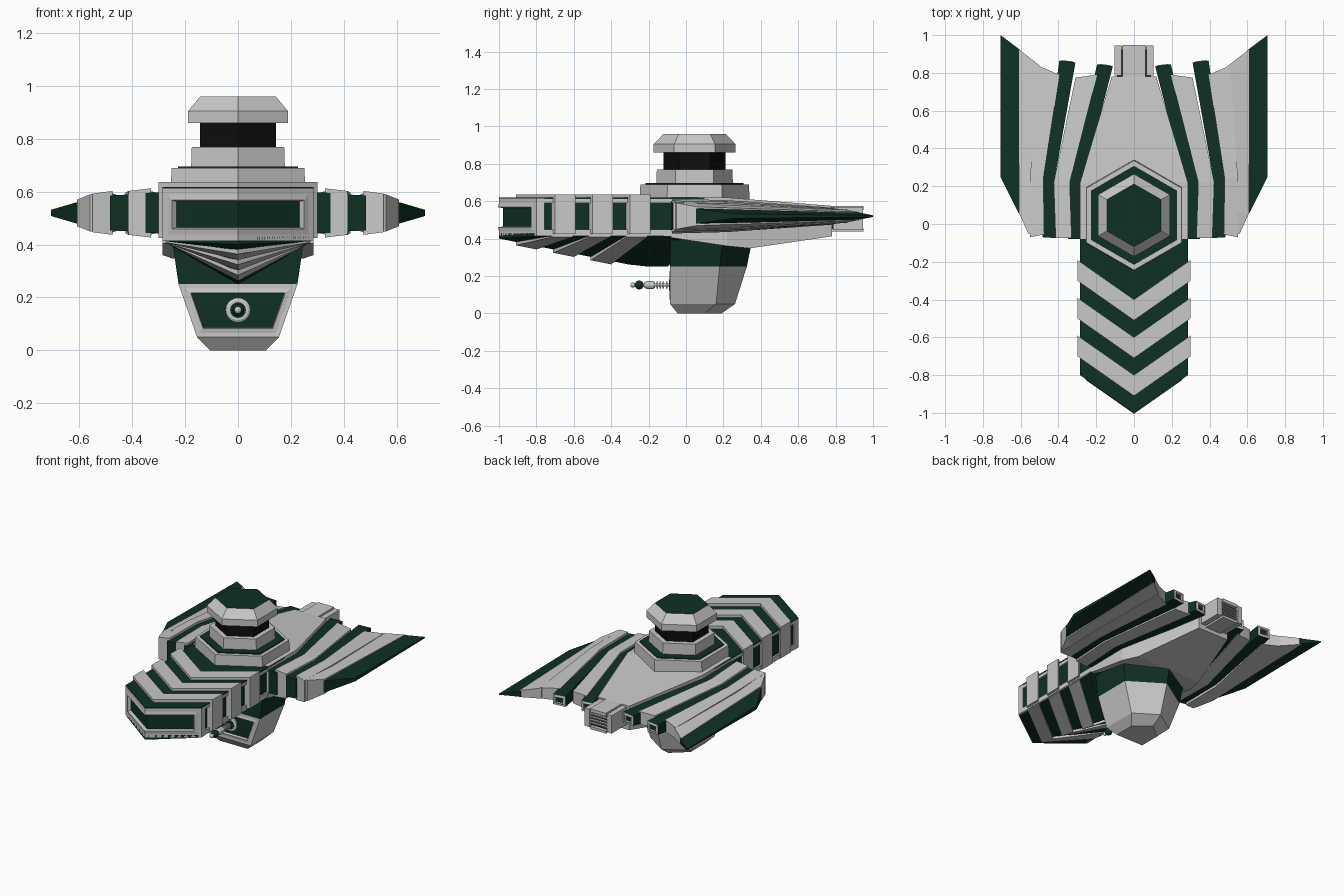
import bpy, bmesh, math
from mathutils import Matrix, Vector

if "Cube" in bpy.data.objects:
    bpy.data.objects.remove(bpy.data.objects["Cube"])


def material(name, rgb):
    m = bpy.data.materials.new(name)
    m.diffuse_color = (*rgb, 1)
    m.use_nodes = True
    m.node_tree.nodes["Principled BSDF"].inputs["Base Color"].default_value = m.diffuse_color
    return m


GREY = material("light grey", (0.58, 0.58, 0.58))
GREEN = material("dark green", (0.0048, 0.029, 0.018))
BLACK = material("black", (0.004, 0.004, 0.004))
MATS = [GREY, GREEN, BLACK]
G, D, K = 0, 1, 2


def finish(name, bm):
    bmesh.ops.recalc_face_normals(bm, faces=bm.faces)
    me = bpy.data.meshes.new(name)
    bm.to_mesh(me)
    bm.free()
    for m in MATS:
        me.materials.append(m)
    ob = bpy.data.objects.new(name, me)
    bpy.context.collection.objects.link(ob)
    return ob


def panel(bm, faces, thick, depth, rim=G, inner=D):
    """Recess a framed panel into the given faces."""
    bmesh.ops.recalc_face_normals(bm, faces=bm.faces)
    for f in faces:
        f.material_index = rim
    bmesh.ops.inset_region(bm, faces=faces, thickness=0.45 * thick, depth=0, use_even_offset=True)
    bmesh.ops.inset_region(bm, faces=faces, thickness=0.45 * thick, depth=0.004, use_even_offset=True)
    bmesh.ops.inset_region(bm, faces=faces, thickness=0.1 * thick, depth=-depth, use_even_offset=True)
    for f in faces:
        f.material_index = inner


def loft(bm, rings, mat):
    """Skin rings of points, returns side faces per level and the two caps."""
    vs = [[bm.verts.new(p) for p in r] for r in rings]
    n = len(vs[0])
    sides = [[bm.faces.new((a[j], a[(j + 1) % n], b[(j + 1) % n], b[j])) for j in range(n)]
             for a, b in zip(vs, vs[1:])]
    caps = [bm.faces.new(vs[0]), bm.faces.new(vs[-1])]
    for f in sum(sides, []) + caps:
        f.material_index = mat
    return sides, caps


def box(bm, x0, x1, y0, y1, z0, z1, mat):
    return loft(bm, [[(x0, y, z0), (x1, y, z0), (x1, y, z1), (x0, y, z1)] for y in (y0, y1)], mat)


def chevron(name, a, b, w, zt, zb, mat, keel=None, framed=False):
    """Arrow-shaped slab: tip at y=a, back notch at y=b, sides 0.2 further back."""
    bm = bmesh.new()
    g = []
    for y in (a, b):
        low = keel(y) if keel else zb
        g.append([[bm.verts.new((x, y + 0.7 * abs(x), z)) for x, z in
                   ((-w, z0), (0, low if z0 == zb else z0), (w, z0))] for z0 in (zb, zt)])
    fronts = []
    for i in (0, 1):
        for end in (0, 1):
            q = g[end]
            f = bm.faces.new((q[0][i], q[0][i + 1], q[1][i + 1], q[1][i]))
            if end == 0:
                fronts.append(f)
        for lv in (0, 1):
            bm.faces.new((g[0][lv][i], g[0][lv][i + 1], g[1][lv][i + 1], g[1][lv][i]))
    for s in (0, 2):
        bm.faces.new((g[0][0][s], g[1][0][s], g[1][1][s], g[0][1][s]))
    for f in bm.faces:
        f.material_index = mat
    if framed:
        panel(bm, fronts, 0.05, 0.022)
    return finish(name, bm)


# Nose: green core, grey rails, framed front and raised chevron bands
chevron("nose_front_frame", -1, -0.955, 0.285, 0.613, 0.415, G, framed=True)
chevron("nose_core", -0.96, -0.1, 0.272, 0.6, 0.43, D)
chevron("nose_lower_rail", -0.96, -0.1, 0.283, 0.448, 0.415, G)
chevron("nose_upper_rail", -0.96, -0.1, 0.283, 0.613, 0.59, G)
chevron("nose_top_plate", -1, -0.1, 0.285, 0.619, 0.612, D)
keel = lambda y: max(0.25, 0.38 - 0.2 * (y + 0.9))
for i in range(5):
    a = -1 + 0.2 * i
    chevron("keel_green", a, a + 0.1, 0.27, 0.43, 0.412, D, keel)
    if i < 4:
        chevron("keel_grey", a + 0.09, a + 0.2, 0.275, 0.43, 0.408, G if i < 3 else D,
                lambda y: keel(y) - (0.018 if i < 3 else 0))
    if i < 3:
        chevron("nose_band", a + 0.09, a + 0.2, 0.3, 0.637, 0.425, G)

# Central hull tapering to the stern
bm = bmesh.new()
loft(bm, [[(-w, y, zb), (w, y, zb), (w, y, zt), (-w, y, zt)] for y, w, zb, zt in
          ((-0.08, 0.285, 0.405, 0.622), (0.22, 0.285, 0.36, 0.62),
           (0.34, 0.25, 0.348, 0.61), (0.78, 0.118, 0.412, 0.575))], G)
finish("central_hull", bm)

# Wing strips: stations of (inner x, inner y, half height, outer x, outer y, half height)
ZC = 0.52
STRIPS = {
    "inner_green_strip": (D, [(.27, -.08, .078, .35, -.08, .076), (.27, .22, .075, .347, .22, .073),
                              (.112, .835, .036, .195, .845, .034)]),
    "inner_grey_strip": (G, [(.33, -.075, .093, .415, -.075, .083), (.34, .22, .085, .425, .22, .077),
                             (.195, .79, .045, .31, .775, .04)]),
    "outer_green_strip": (D, [(.41, -.075, .07, .485, -.07, .066), (.42, .24, .066, .485, .24, .06),
                              (.31, .855, .036, .395, .865, .034)]),
    "outer_grey_strip": (G, [(.475, -.055, .083, .55, -.07, .073), (.48, .24, .076, .55, .24, .066),
                             (.395, .79, .042, .51, .84, .036)]),
    "edge_grey_strip": (G, [(.54, -.06, .073, .56, -.05, .07), (.54, .06, .072, .61, .06, .05),
                            (.5, .84, .036, .61, .925, .022)]),
    "wing_tip": (D, [(.6, .045, .042, .612, .06, .04), (.6, .25, .038, .707, .25, .012),
                     (.6, .92, .02, .707, 1.0, .004)]),
}
for name, (mat, stations) in STRIPS.items():
    bm = bmesh.new()
    for s in (-1, 1):
        rings = [[(s * xi, yi, ZC - hi), (s * xo, yo, ZC - ho), (s * xo, yo, ZC + ho), (s * xi, yi, ZC + hi)]
                 for xi, yi, hi, xo, yo, ho in stations]
        sides, caps = loft(bm, rings, mat)
        if name.endswith("green_strip"):
            panel(bm, [caps[1]], 0.018, 0.012)
    finish(name, bm)


# Hexagonal tower, pointed fore and aft
def hexring(r, z):
    return [(r * math.sin(k * math.pi / 3), 0.046 + r * math.cos(k * math.pi / 3), z) for k in range(6)]


for name, levels, mat, top in (
        ("tower_base", ((.295, .6), (.29, .69)), G, G),
        ("tower_base_plate", ((.262, .685), (.262, .696)), D, D),
        ("tower_collar", ((.205, .69), (.202, .77)), G, G),
        ("tower_neck", ((.166, .765), (.166, .865)), K, K),
        ("tower_cap", ((.219, .86), (.219, .905), (.166, .96)), G, D)):
    bm = bmesh.new()
    sides, caps = loft(bm, [hexring(r, z) for r, z in levels], mat)
    caps[1].material_index = top
    finish(name, bm)

# Lower pod: green collar over a grey bowl with framed front panel
bm = bmesh.new()
sides, caps = loft(bm, [[(-w, yf, z), (w, yf, z), (w, ys, z), (0, yb, z), (-w, ys, z)] for z, w, yf, ys, yb in
                        ((.42, .25, -.083, .2, .36), (.25, .225, -.085, .18, .325),
                         (.05, .155, -.085, .16, .262), (0, .105, -.045, .1, .19))], G)
for f in sides[0]:
    f.material_index = D
panel(bm, [sides[1][0]], 0.036, 0.018)
finish("lower_pod", bm)

# Cannon on the pod: ring, stepped barrel and ball muzzle
ZG = 0.152


def lathe(name, profile, mat, n=16):
    bm = bmesh.new()
    loft(bm, [[(r * math.cos(2 * math.pi * k / n), y, ZG + r * math.sin(2 * math.pi * k / n)) for k in range(n)]
              for y, r in profile], mat)
    return finish(name, bm)


lathe("cannon_ring", ((-.06, .047), (-.082, .047), (-.087, .038), (-.087, .03)), G, 20)
lathe("cannon_socket", ((-.08, .03), (-.09, .03)), D)
lathe("cannon_barrel", ((-.07, .009), (-.285, .009)), G)
for i in range(4):
    y = -.1 - .017 * i
    lathe("cannon_rib", ((y, .018), (y - .008, .018)), G)
lathe("cannon_sleeve", ((-.165, .014), (-.175, .021), (-.21, .021), (-.222, .014)), G)
for name, y, r, mat in (("cannon_ball", -.25, .024, D), ("cannon_tip", -.284, .014, G)):
    bm = bmesh.new()
    bmesh.ops.create_uvsphere(bm, u_segments=14, v_segments=8, radius=r,
                              matrix=Matrix.Translation(Vector((0, y, ZG))))
    for f in bm.faces:
        f.material_index = mat
        f.smooth = True
    finish(name, bm)

# Stern engine: housing, side cheeks and slatted exhaust
bm = bmesh.new()
box(bm, -.09, .09, .74, .925, .45, .555, D)
box(bm, -.06, .06, .76, .948, .552, .575, G)
box(bm, -.06, .06, .76, .948, .437, .455, G)
for s in (-1, 1):
    x0, x1 = sorted((s * .066, s * .102))
    box(bm, x0, x1, .785, .945, .447, .568, G)
for i in range(4):
    z = .471 + .02 * i
    box(bm, -.066, .066, .9, .94, z, z + .007, G)
finish("stern_engine", bm)
